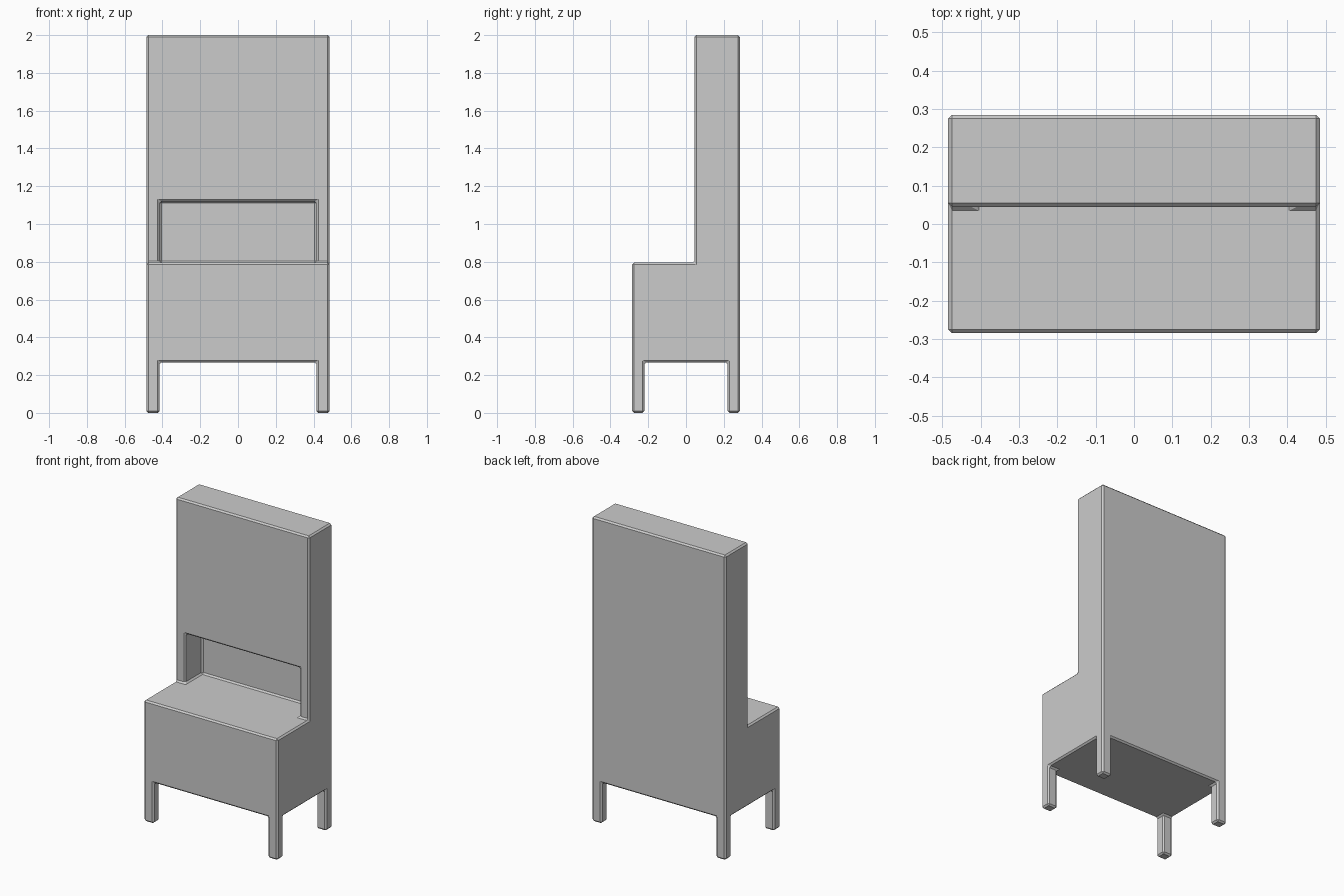
import bpy, bmesh
from mathutils import Vector

if "Cube" in bpy.data.objects:
    bpy.data.objects.remove(bpy.data.objects["Cube"])

# Grid planes that divide the cabinet into blocks
X = [-0.485, -0.415, 0.415, 0.485]
Y = [-0.285, -0.22, 0.045, 0.22, 0.285]
Z = [0.0, 0.268, 0.795, 1.12, 2.0]


def filled(i, j, k):
    if not (0 <= i < 3 and 0 <= j < 4 and 0 <= k < 4):
        return False
    if k == 0:                       # four corner legs
        return i != 1 and j in (0, 3)
    if k == 1:                       # deep lower body
        return True
    if k == 2:                       # open niche between side walls
        return j == 3 or (j == 2 and i != 1)
    return j >= 2                    # shallow upper body


# Skin the outer faces of the filled blocks
bm = bmesh.new()
for i in range(3):
    for j in range(4):
        for k in range(4):
            if not filled(i, j, k):
                continue
            cell = (i, j, k)
            for axis in range(3):
                for side in (0, 1):
                    n = list(cell)
                    n[axis] += 1 if side else -1
                    if filled(*n):
                        continue
                    u, v = (axis + 1) % 3, (axis + 2) % 3
                    ring = []
                    for a, b in ((0, 0), (1, 0), (1, 1), (0, 1)):
                        p = list(cell)
                        p[axis] += side
                        p[u] += a
                        p[v] += b
                        ring.append(bm.verts.new(Vector((X[p[0]], Y[p[1]], Z[p[2]]))))
                    bm.faces.new(ring if side else ring[::-1])
bmesh.ops.remove_doubles(bm, verts=bm.verts[:], dist=1e-4)
bmesh.ops.dissolve_limit(bm, angle_limit=0.01, verts=bm.verts[:], edges=bm.edges[:])
bmesh.ops.recalc_face_normals(bm, faces=bm.faces[:])

mesh = bpy.data.meshes.new("cabinet")
bm.to_mesh(mesh)
bm.free()
cabinet = bpy.data.objects.new("cabinet", mesh)
bpy.context.collection.objects.link(cabinet)

# Narrow chamfer on every corner
bevel = cabinet.modifiers.new("chamfer", 'BEVEL')
bevel.width = 0.01
bevel.segments = 1
bevel.limit_method = 'ANGLE'
